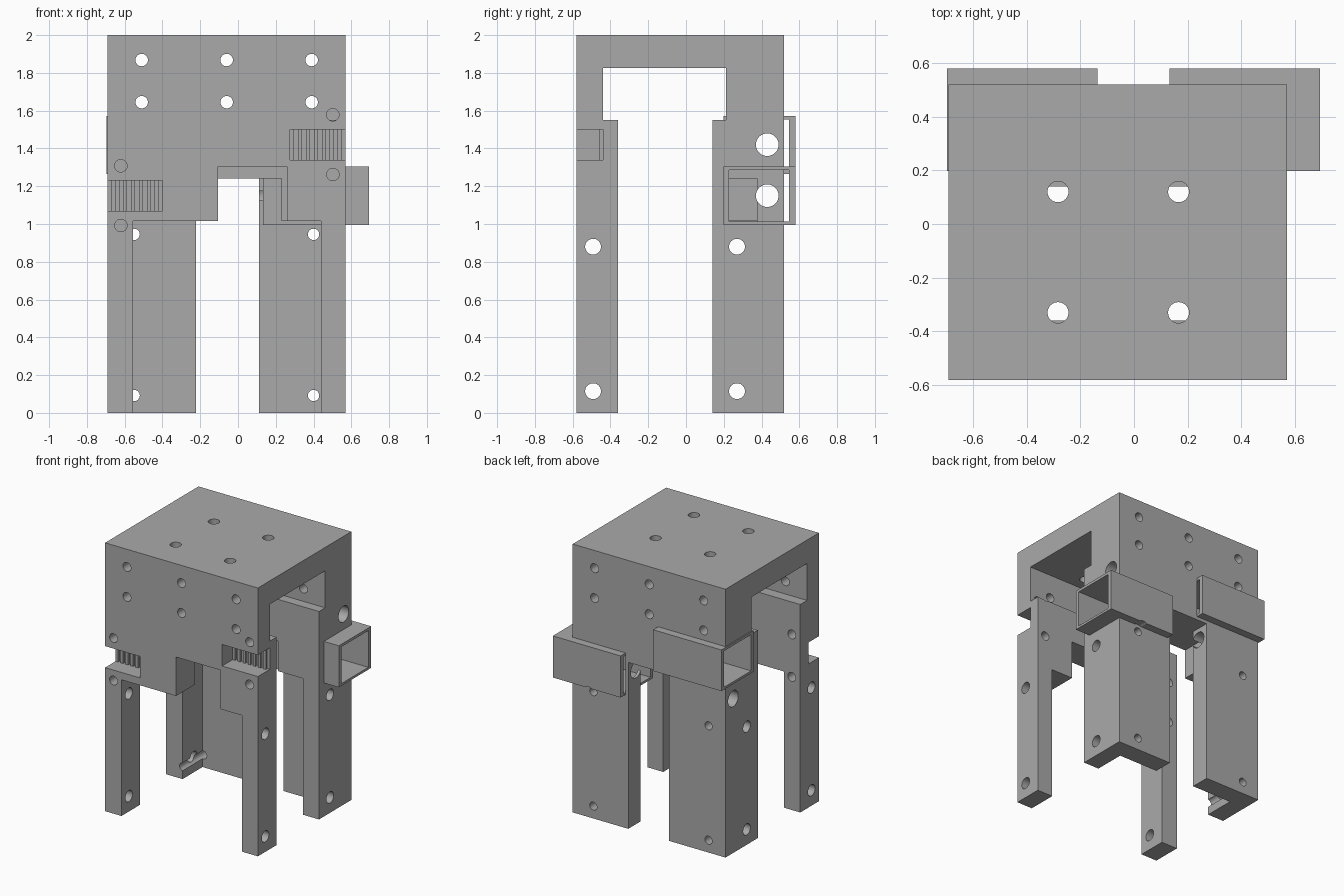
import bpy
import bmesh
import math
from mathutils import Matrix, Vector

if "Cube" in bpy.data.objects:
    bpy.data.objects.remove(bpy.data.objects["Cube"], do_unlink=True)

grey = bpy.data.materials.new("plain_grey")
grey.use_nodes = True
grey.diffuse_color = (0.4, 0.4, 0.4, 1)
grey.node_tree.nodes["Principled BSDF"].inputs["Base Color"].default_value = (0.4, 0.4, 0.4, 1)

FAR = 1.5  # runs a cutter past the outer faces


def finish(bm, name):
    mesh = bpy.data.meshes.new(name)
    bm.to_mesh(mesh)
    bm.free()
    mesh.materials.append(grey)
    obj = bpy.data.objects.new(name, mesh)
    bpy.context.collection.objects.link(obj)
    return obj


def add_box(bm, x, y, z):
    size = Vector((x[1] - x[0], y[1] - y[0], z[1] - z[0]))
    mid = Vector((sum(x), sum(y), sum(z))) / 2
    bmesh.ops.create_cube(bm, size=1, matrix=Matrix.Translation(mid) @ Matrix.Diagonal(size).to_4x4())


def box(name, x, y, z):
    bm = bmesh.new()
    add_box(bm, x, y, z)
    return finish(bm, name)


def rod(axis, centre, radius, span):
    """Cylinder along an axis; centre gives the other two coordinates in order."""
    place = list(centre)
    place.insert("xyz".index(axis), sum(span) / 2)
    turn = {"x": Matrix.Rotation(math.pi / 2, 4, "Y"),
            "y": Matrix.Rotation(math.pi / 2, 4, "X"),
            "z": Matrix.Identity(4)}[axis]
    bm = bmesh.new()
    bmesh.ops.create_cone(bm, cap_ends=True, segments=32, radius1=radius, radius2=radius,
                          depth=span[1] - span[0], matrix=Matrix.Translation(place) @ turn)
    return finish(bm, "cutter")


def cut(target, cutter):
    cutter.hide_render = True
    mod = target.modifiers.new("cut", "BOOLEAN")
    mod.operation = "DIFFERENCE"
    mod.solver = "EXACT"
    mod.object = cutter
    bpy.ops.object.select_all(action="DESELECT")
    bpy.context.view_layer.objects.active = target
    target.select_set(True)
    bpy.ops.object.modifier_apply(modifier=mod.name)
    bpy.data.objects.remove(cutter, do_unlink=True)


def cut_box(target, x, y, z):
    cut(target, box("cutter", x, y, z))


# Frame: one block carved into top plate, front wall, back wall and legs
frame = box("frame", (-0.69, 0.57), (-0.58, 0.52), (0, 2))
across = (-FAR, FAR)
cut_box(frame, across, (-0.44, 0.212), (1.55, 1.825))        # side window
cut_box(frame, across, (-0.36, 0.14), (-1, 1.6))             # space between walls
cut_box(frame, (-0.555, 0.44), (-FAR, -0.2), (-1, 1.015))    # gap between front legs
cut_box(frame, (-0.105, 0.26), (-FAR, -0.2), (-1, 1.305))    # front notch
cut_box(frame, (-0.555, 0.44), (0, 0.375), (-1, 1.015))      # pockets in back legs
cut_box(frame, (-0.345, 0.23), (0, 0.375), (-1, 1.24))
cut_box(frame, (-0.222, 0.112), (0, FAR), (-1, 1.24))        # gap between back legs

# Square sockets set into the back wall
sockets = []
for name, x, z in (("left_socket", (0.133, 0.693), (0.995, 1.305)),
                   ("right_socket", (-0.697, -0.135), (1.265, 1.572))):
    cut_box(frame, x, (0.198, 0.579), z)
    socket = box(name, x, (0.198, 0.579), z)
    cut_box(socket, across, (0.228, 0.545), (z[0] + 0.017, z[1] - 0.02))
    sockets.append(socket)
cut(sockets[0], rod("y", (0.4, 0.95), 0.055, (0.515, FAR)))  # screw head clearance

# Screw holes through front and back walls
for x in (-0.51, -0.06, 0.39):
    for z in (1.645, 1.868):
        cut(frame, rod("y", (x, z), 0.033, across))

# Screw holes in the back legs
for x in (-0.55, 0.4):
    for z in (0.092, 0.945):
        cut(frame, rod("y", (x, z), 0.03, (0, FAR)))

# Side holes through all legs
for y in (-0.492, 0.27):
    for z in (0.115, 0.88):
        cut(frame, rod("x", (y, z), 0.042, across))

# Large holes leading into the sockets
for z in (1.15, 1.42):
    cut(frame, rod("x", (0.43, z), 0.06, across))

# Holes in the top plate
for x in (-0.283, 0.166):
    for y in (-0.33, 0.12):
        cut(frame, rod("z", (x, y), 0.039, (1.7, 2.2)))

# Toothed belt slots, each with a screw hole above and below
for name, start, stop, mid, hole_x in (("right_belt_teeth", -0.69, -0.4, 1.15, -0.62),
                                       ("left_belt_teeth", 0.275, 0.57, 1.42, 0.502)):
    x = (-FAR, stop) if start < 0 else (start, FAR)
    cut_box(frame, x, (-FAR, -0.44), (mid - 0.08, mid + 0.08))
    for side in (-1, 1):
        cut(frame, rod("y", (hole_x, mid + side * 0.158), 0.033, (-FAR, -0.2)))
    pitch = (stop - start) / 7
    bm = bmesh.new()
    for i in range(7):
        left = start + i * pitch
        add_box(bm, (left, left + pitch / 2), (-0.457, -0.438), (mid - 0.08, mid + 0.08))
    finish(bm, name)

# Smooth the hole walls, keep the edges sharp
for obj in [frame] + sockets:
    bpy.ops.object.select_all(action="DESELECT")
    obj.select_set(True)
    bpy.context.view_layer.objects.active = obj
    bpy.ops.object.shade_smooth_by_angle(angle=math.radians(30))
